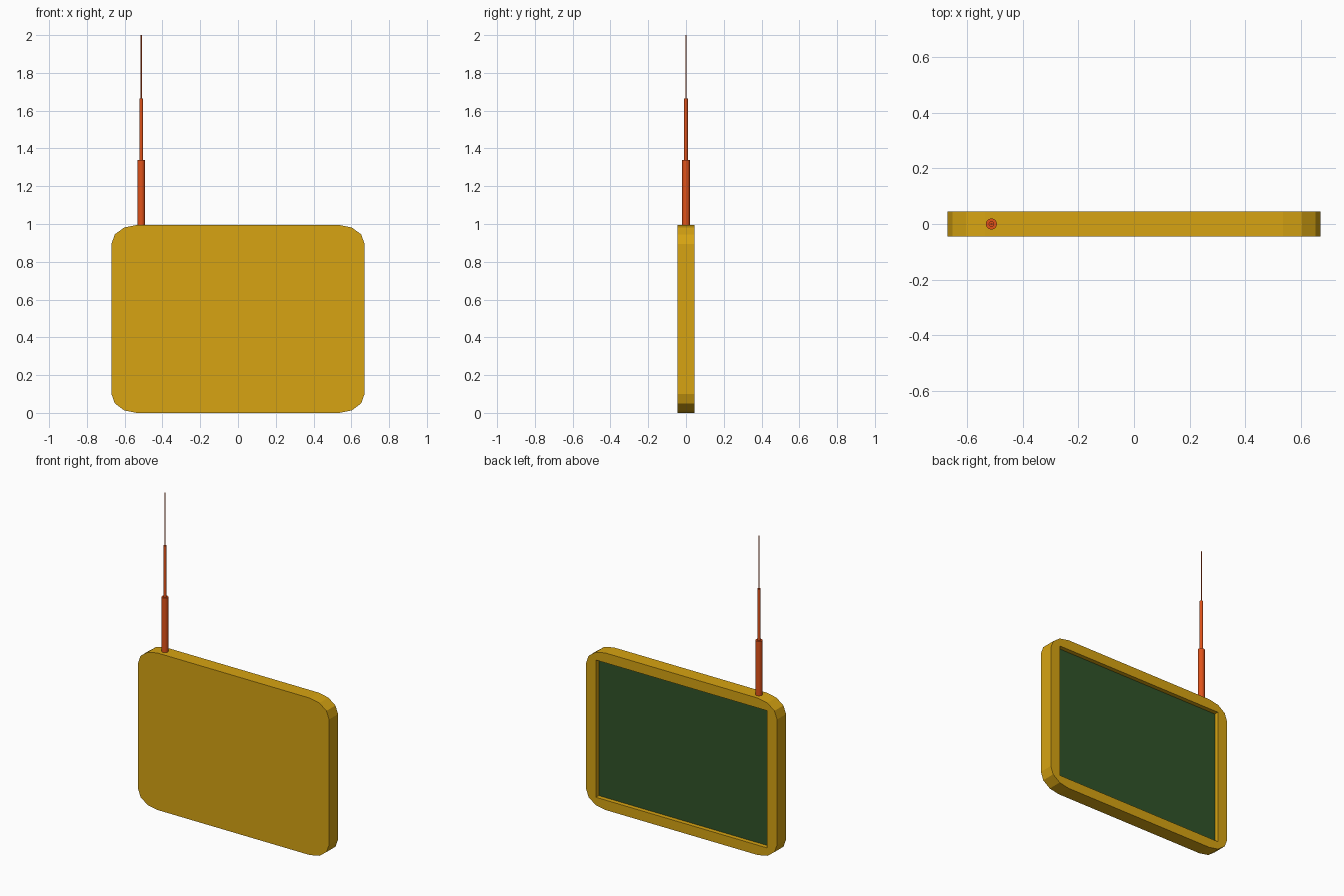
import bpy, bmesh, math

if "Cube" in bpy.data.objects:
    bpy.data.objects.remove(bpy.data.objects["Cube"])


def material(name, rgb):
    m = bpy.data.materials.new(name)
    m.diffuse_color = (*rgb, 1)
    m.use_nodes = True
    m.node_tree.nodes["Principled BSDF"].inputs["Base Color"].default_value = m.diffuse_color
    return m


yellow = material("mustard_yellow", (0.68, 0.37, 0.006))
green = material("dark_green", (0.030, 0.088, 0.022))
orange = material("burnt_orange", (0.75, 0.085, 0.010))

HALF_X, HEIGHT, HALF_Y = 0.67, 0.995, 0.045
CORNER_X, CORNER_Z = 0.135, 0.10
OPEN_X, OPEN_Z = 0.60, 0.435        # half sizes of the screen opening
RECESS = 0.028
MID = HEIGHT / 2
QUADRANTS = ((1, 1), (-1, 1), (-1, -1), (1, -1))

# Rounded outline, four points per corner
outline = []
for q, (sx, sz) in enumerate(QUADRANTS):
    for k in range(4):
        a = math.radians(90 * q + 30 * k)
        outline.append((sx * (HALF_X - CORNER_X) + CORNER_X * math.cos(a),
                        MID + sz * (MID - CORNER_Z) + CORNER_Z * math.sin(a)))

bm = bmesh.new()
front = [bm.verts.new((x, -HALF_Y, z)) for x, z in outline]
back = [bm.verts.new((x, HALF_Y, z)) for x, z in outline]


def opening(y):
    return [bm.verts.new((sx * OPEN_X, y, MID + sz * OPEN_Z)) for sx, sz in QUADRANTS]


rim, floor = opening(HALF_Y), opening(HALF_Y - RECESS)

# Front panel and outer edge
bm.faces.new(front)
n = len(outline)
for i in range(n):
    j = (i + 1) % n
    bm.faces.new((front[i], front[j], back[j], back[i]))

# Back frame and recess walls
for q in range(4):
    p = (q + 1) % 4
    for k in range(3):
        bm.faces.new((back[4 * q + k], back[4 * q + k + 1], rim[q]))
    bm.faces.new((back[4 * q + 3], back[4 * p], rim[p], rim[q]))
    bm.faces.new((rim[q], rim[p], floor[p], floor[q]))

# Screen at the bottom of the recess
bm.faces.new(floor).material_index = 1
bmesh.ops.recalc_face_normals(bm, faces=bm.faces)
mesh = bpy.data.meshes.new("tablet_body")
bm.to_mesh(mesh)
bm.free()
mesh.materials.append(yellow)
mesh.materials.append(green)
bpy.context.collection.objects.link(bpy.data.objects.new("tablet_body", mesh))

# Telescopic antenna
for name, radius, z0, z1 in (("antenna_base", 0.020, 0.985, 1.34),
                             ("antenna_middle", 0.010, 1.34, 1.665),
                             ("antenna_tip", 0.0035, 1.665, 2.0)):
    bpy.ops.mesh.primitive_cylinder_add(vertices=16, radius=radius, depth=z1 - z0,
                                        location=(-0.512, 0, (z0 + z1) / 2))
    ob = bpy.context.object
    ob.name = name
    ob.data.materials.append(orange)
    bpy.ops.object.shade_smooth_by_angle()
